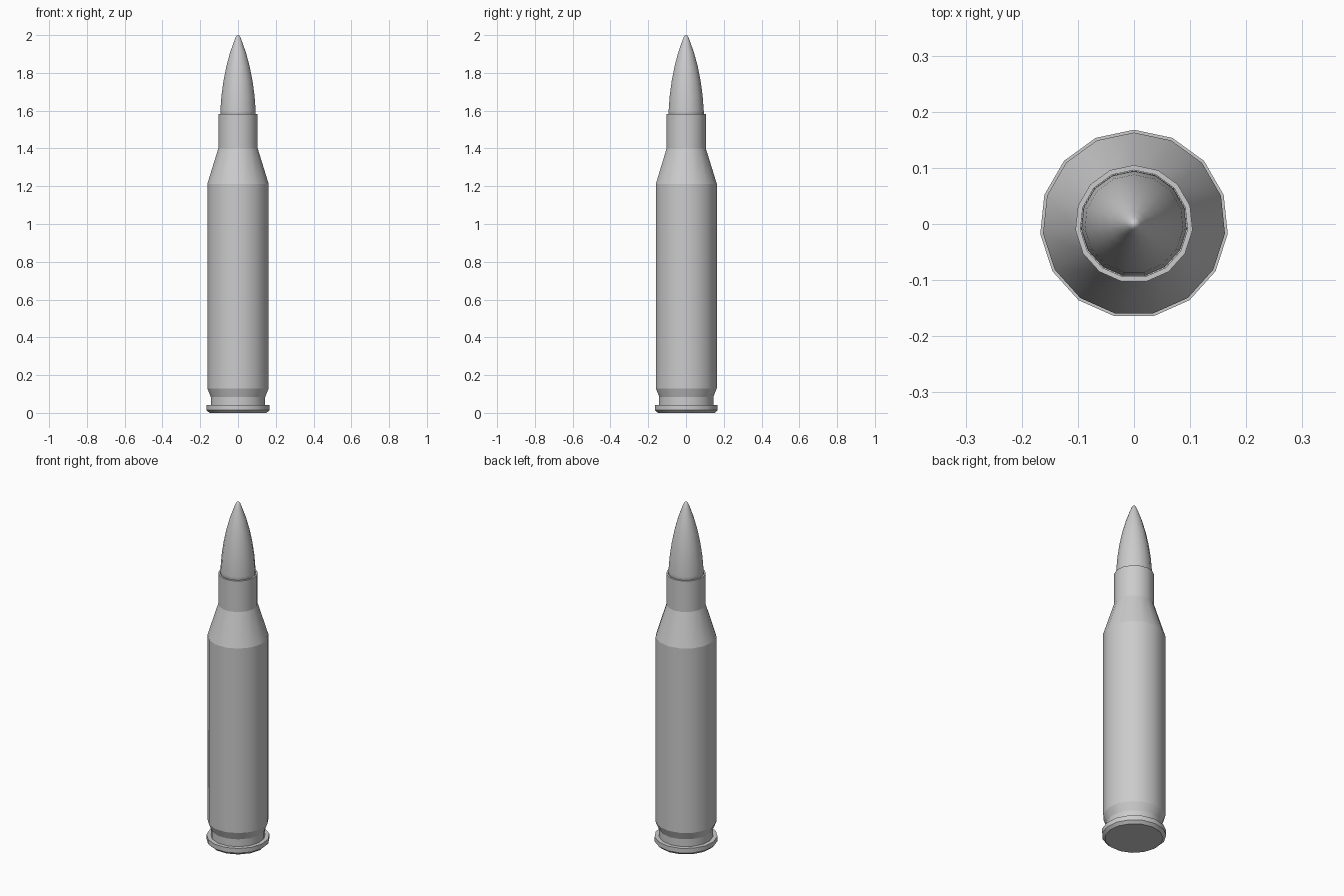
import bpy
import bmesh
import math

if "Cube" in bpy.data.objects:
    bpy.data.objects.remove(bpy.data.objects["Cube"])

SIDES = 15


def lathe(name, profile, crisp_rings):
    """Spin an (r, z) profile around z; r = 0 closes to a pole."""
    bm = bmesh.new()
    rings = []
    for r, z in profile:
        if r == 0:
            rings.append([bm.verts.new((0, 0, z))] * SIDES)
        else:
            rings.append([bm.verts.new((r * math.cos(a), r * math.sin(a), z))
                          for a in (math.pi / 2 + math.tau * i / SIDES for i in range(SIDES))])
    for low, high in zip(rings, rings[1:]):
        for i in range(SIDES):
            j = (i + 1) % SIDES
            bm.faces.new(dict.fromkeys((low[i], low[j], high[j], high[i])))
    bmesh.ops.recalc_face_normals(bm, faces=bm.faces)
    for f in bm.faces:
        f.smooth = True
    # Crisp bands: every horizontal ring edge is sharp
    for e in bm.edges:
        if crisp_rings and abs(e.verts[0].co.z - e.verts[1].co.z) < 1e-5:
            e.smooth = False
    mesh = bpy.data.meshes.new(name)
    bm.to_mesh(mesh)
    bm.free()
    obj = bpy.data.objects.new(name, mesh)
    bpy.context.collection.objects.link(obj)
    return obj


# Bottlenecked case: base, rim, extractor groove, body, shoulder, neck, lip
lathe("case", [
    (0, 0), (0.152, 0), (0.168, 0.015), (0.168, 0.042), (0.145, 0.042),
    (0.145, 0.085), (0.163, 0.13), (0.163, 1.213), (0.105, 1.4),
    (0.105, 1.582), (0.096, 1.582), (0.096, 1.56), (0, 1.56),
], True)

# Pointed projectile with curved nose
lathe("projectile", [
    (0, 1.555), (0.095, 1.555), (0.094, 1.60), (0.088, 1.68), (0.077, 1.76),
    (0.062, 1.835), (0.043, 1.905), (0.022, 1.965), (0.012, 1.99), (0.006, 1.998), (0, 2.0),
], False)
